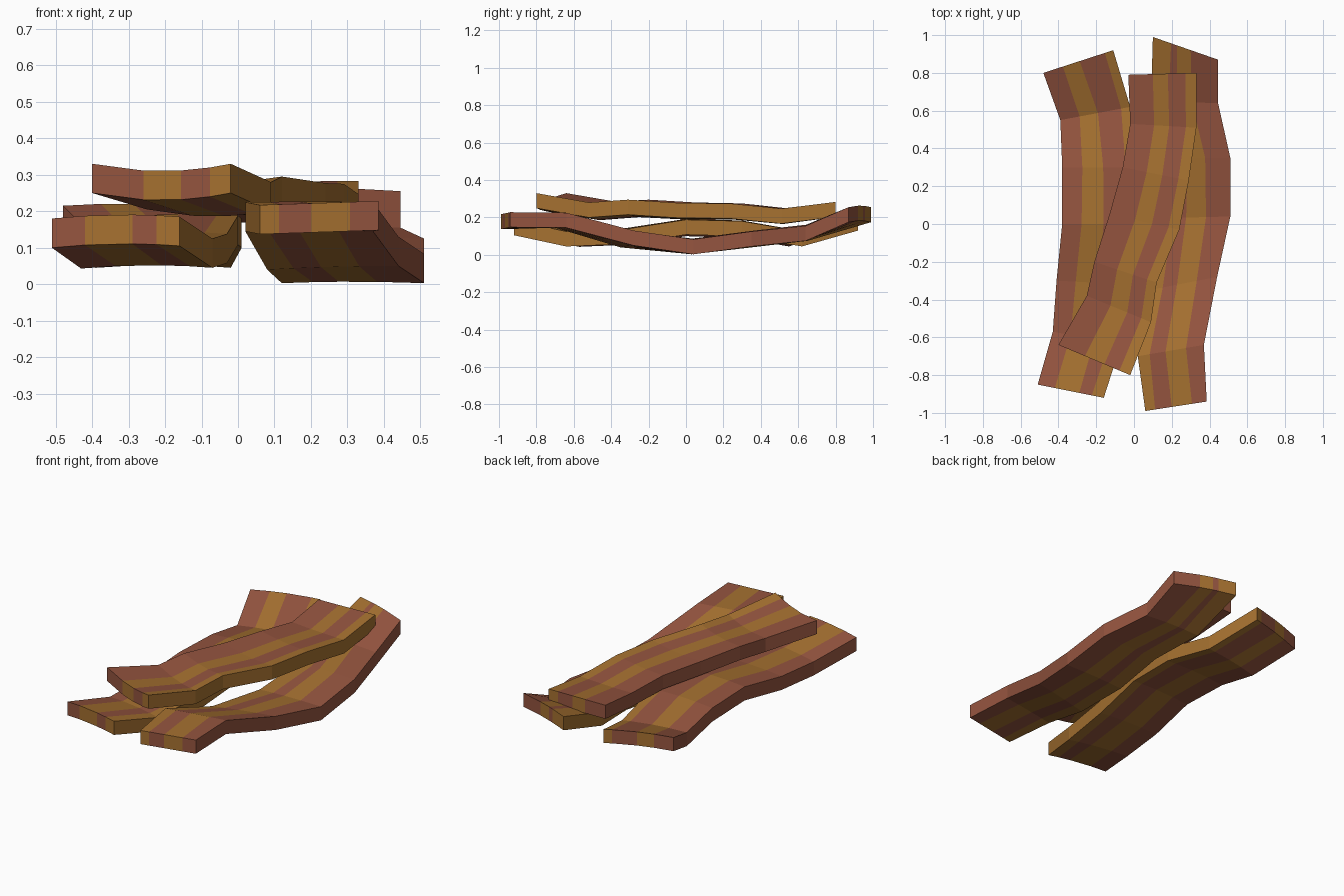
import bpy, bmesh
from mathutils import Vector

if "Cube" in bpy.data.objects:
    bpy.data.objects.remove(bpy.data.objects["Cube"])

THICK = 0.08


def material(name, rgb):
    m = bpy.data.materials.new(name)
    m.diffuse_color = (*rgb, 1)
    m.use_nodes = True
    m.node_tree.nodes["Principled BSDF"].inputs["Base Color"].default_value = m.diffuse_color
    return m


MATS = [material("meat", (0.30, 0.09, 0.05)), material("fat", (0.38, 0.165, 0.03))]


def strip(name, left, right, near, far, bump, first):
    """Wavy striped slab lofted between two bottom edges; near/far are stripe fractions."""
    bm = bmesh.new()
    n, c = len(left), len(near)
    low, top = [], []
    for i, (a, b) in enumerate(zip(left, right)):
        t = i / (n - 1)
        a, b = Vector(a), Vector(b)
        rows = []
        for u, v in zip(near, far):
            f = u + (v - u) * t
            p = a.lerp(b, f)
            p.z += (bump[0] * (1 - t) + bump[1] * t) * 4 * f * (1 - f)
            rows.append(p)
        low.append([bm.verts.new(p) for p in rows])
        top.append([bm.verts.new(p + Vector((0, 0, THICK))) for p in rows])

    def face(verts, mat):
        bm.faces.new(verts).material_index = mat

    for j in range(c - 1):
        mat = (j + first) % 2
        for i in range(n - 1):
            for g in (low, top):
                face((g[i][j], g[i][j + 1], g[i + 1][j + 1], g[i + 1][j]), mat)
        for i in (0, n - 1):
            face((low[i][j], low[i][j + 1], top[i][j + 1], top[i][j]), mat)
    for j, mat in ((0, first), (c - 1, (c - 2 + first) % 2)):
        for i in range(n - 1):
            face((low[i][j], low[i + 1][j], top[i + 1][j], top[i][j]), mat)
    bmesh.ops.recalc_face_normals(bm, faces=bm.faces)
    me = bpy.data.meshes.new(name)
    bm.to_mesh(me)
    bm.free()
    for m in MATS:
        me.materials.append(m)
    ob = bpy.data.objects.new(name, me)
    bpy.context.collection.objects.link(ob)


# left lower rasher
strip("left_rasher",
      [(-.51, -.85, .10), (-.43, -.57, .043), (-.41, -.30, .055), (-.38, 0, .10),
       (-.38, .30, .09), (-.39, .55, .045), (-.48, .80, .135)],
      [(-.16, -.92, .105), (-.07, -.64, .045), (-.03, -.32, .058), (.0, 0, .108),
       (.01, .30, .10), (-.02, .62, .045), (-.11, .92, .13)],
      (0, .26, .63, .82, 1), (0, .28, .52, .88, 1), (.008, .008), 0)

# right lower rasher
strip("right_rasher",
      [(.06, -.99, .137), (.02, -.70, .145), (.08, -.35, .04), (.12, .03, .003),
       (.14, .35, .04), (.09, .65, .075), (.10, .99, .175)],
      [(.385, -.94, .148), (.37, -.64, .145), (.44, -.28, .05), (.51, .04, .003),
       (.51, .35, .045), (.445, .64, .075), (.445, .87, .175)],
      (0, .16, .43, .76, 1), (0, .28, .37, .58, 1), (0, .008), 1)

# upper rasher lying across both
strip("top_rasher",
      [(-.40, -.64, .25), (-.25, -.38, .205), (-.21, -.20, .215), (-.13, .05, .20),
       (-.06, .30, .195), (-.02, .53, .17), (-.03, .79, .20)],
      [(-.02, -.80, .25), (.09, -.52, .20), (.12, -.31, .215), (.24, -.03, .197),
       (.29, .23, .195), (.33, .51, .167), (.33, .80, .203)],
      (0, .37, .64, .85, 1), (0, .36, .58, .84, 1), (-.02, 0), 0)
